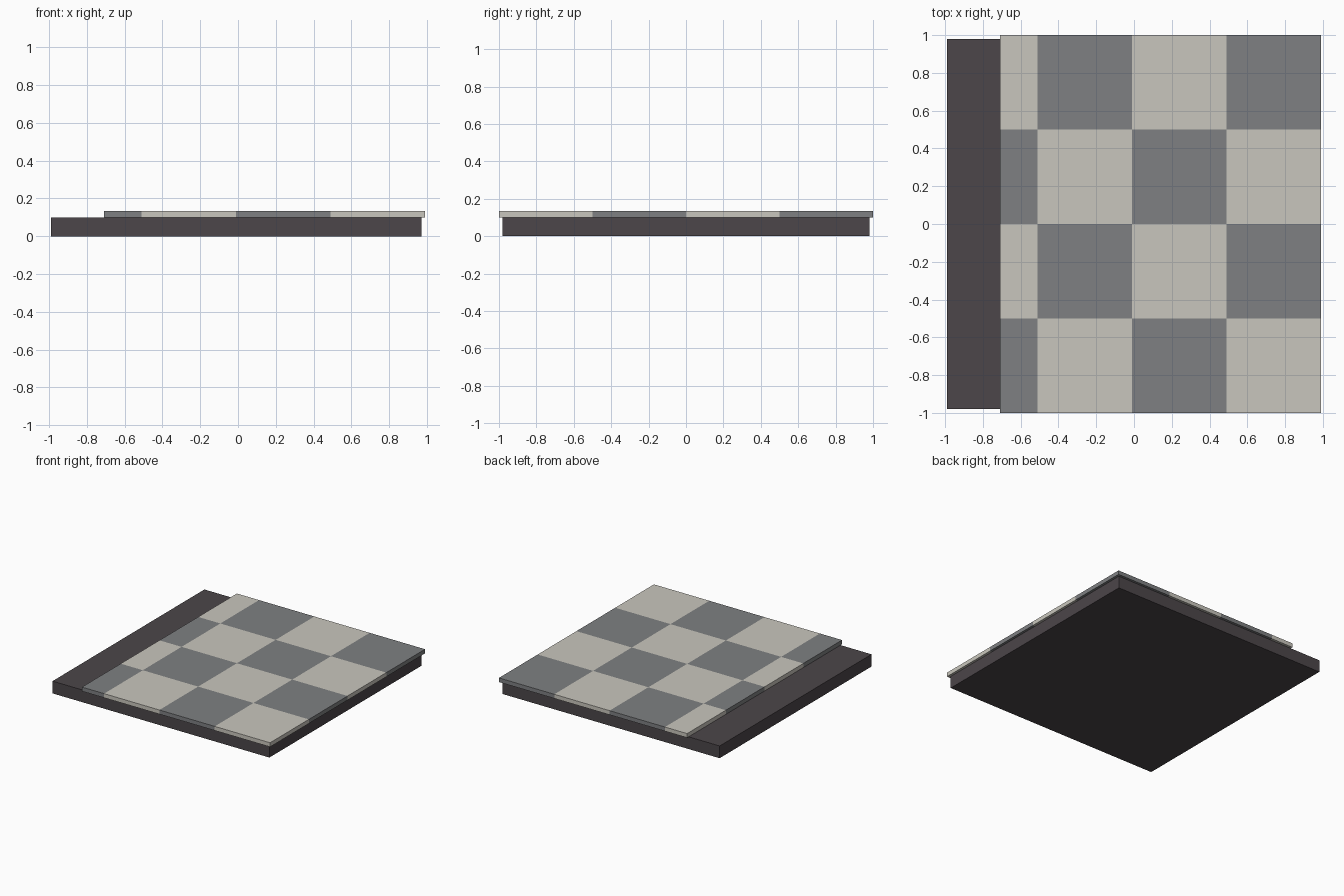
import bpy, bmesh, math
from mathutils import Vector

if "Cube" in bpy.data.objects:
    bpy.data.objects.remove(bpy.data.objects["Cube"])


def material(name, rgb):
    m = bpy.data.materials.new(name)
    m.diffuse_color = (*rgb, 1)
    m.use_nodes = True
    m.node_tree.nodes["Principled BSDF"].inputs["Base Color"].default_value = m.diffuse_color
    return m


dark = material("dark_underlay", (0.072, 0.061, 0.067))
cream = material("cream_tile", (0.584, 0.565, 0.509))
grey = material("grey_tile", (0.209, 0.216, 0.223))


def box(name, lo, hi, mats, cuts=(), rule=None):
    """Box between two corners, sliced at (axis, value) cuts, coloured by rule."""
    lo, hi = Vector(lo), Vector(hi)
    bm = bmesh.new()
    bmesh.ops.create_cube(bm, size=1)
    for v in bm.verts:
        v.co = [(lo[i] + hi[i]) / 2 + v.co[i] * (hi[i] - lo[i]) for i in range(3)]
    for axis, value in cuts:
        co, no = Vector(), Vector()
        co[axis], no[axis] = value, 1
        bmesh.ops.bisect_plane(bm, geom=bm.verts[:] + bm.edges[:] + bm.faces[:],
                               plane_co=co, plane_no=no)
    bm.normal_update()
    if rule:
        for f in bm.faces:
            # step inside the solid so side faces match their tile
            f.material_index = rule(f.calc_center_median() - f.normal * 0.01)
    mesh = bpy.data.meshes.new(name)
    bm.to_mesh(mesh)
    bm.free()
    for m in mats:
        mesh.materials.append(m)
    obj = bpy.data.objects.new(name, mesh)
    bpy.context.collection.objects.link(obj)
    return obj


# Dark base slab, exposed along its left edge
box("base_slab", (-0.99, -0.98, 0), (0.97, 0.98, 0.10), [dark])

# Thin checkered tile layer overhanging the base
TILE, X0 = 0.5, -0.01
cuts = [(0, X0 + i * TILE) for i in (-1, 0, 1)] + [(1, i * TILE) for i in (-1, 0, 1)]


def checker(p):
    return (math.floor((p.x - X0) / TILE) + math.floor(p.y / TILE)) % 2


box("tile_layer", (-0.71, -1, 0.10), (0.99, 1, 0.134), [grey, cream], cuts, checker)
